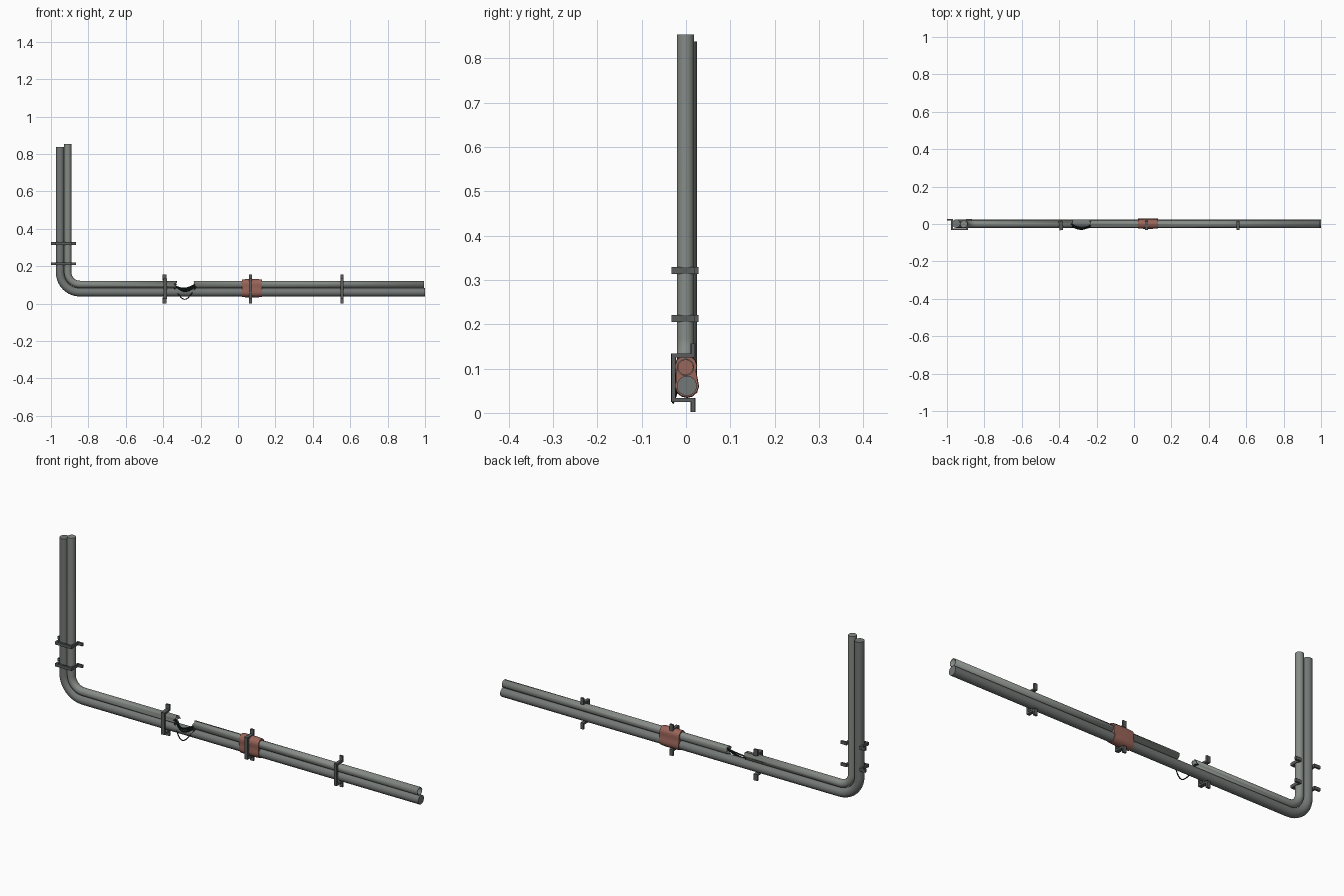
import bpy, bmesh, math, random
from mathutils import Vector, Matrix

if "Cube" in bpy.data.objects:
    bpy.data.objects.remove(bpy.data.objects["Cube"])

random.seed(4)


def material(name, rgb):
    m = bpy.data.materials.new(name)
    m.diffuse_color = (*rgb, 1)
    m.use_nodes = True
    m.node_tree.nodes["Principled BSDF"].inputs["Base Color"].default_value = m.diffuse_color
    return m


LIGHT = material("light grey pipe", (0.24, 0.26, 0.24))
DARK = material("dark grey pipe", (0.17, 0.185, 0.18))
STEEL = material("dark steel", (0.10, 0.11, 0.105))
RUST = material("rust red", (0.32, 0.13, 0.10))
WIRE = material("black green wire", (0.01, 0.022, 0.016))


def finish(bm, name, mat, smooth=True):
    bmesh.ops.recalc_face_normals(bm, faces=bm.faces)
    me = bpy.data.meshes.new(name)
    bm.to_mesh(me)
    bm.free()
    me.materials.append(mat)
    ob = bpy.data.objects.new(name, me)
    bpy.context.collection.objects.link(ob)
    if smooth:
        bpy.ops.object.select_all(action='DESELECT')
        ob.select_set(True)
        bpy.context.view_layer.objects.active = ob
        bpy.ops.object.shade_smooth_by_angle(angle=math.radians(40))
    return ob


def tube(name, path, r, mat, n=16, caps=(True, True), jag=(0, 0), wall=0):
    """Round tube along a path; jag tears the first or last ring."""
    path = [Vector(p) for p in path]
    bm = bmesh.new()
    rings = []
    last = len(path) - 1
    for i, p in enumerate(path):
        t = (path[min(i + 1, last)] - path[max(i - 1, 0)]).normalized()
        v = t.cross(Vector((0, 1, 0))).normalized()
        u = v.cross(t)
        j = jag[0] if i == 0 else jag[1] if i == last else 0
        rings.append([bm.verts.new(p + r * (math.cos(a) * u + math.sin(a) * v)
                                   + t * random.uniform(-j, j))
                      for a in (2 * math.pi * k / n for k in range(n))])
    for a, b in zip(rings, rings[1:]):
        for k in range(n):
            bm.faces.new((a[k], a[(k + 1) % n], b[(k + 1) % n], b[k]))
    for cap, ring in zip(caps, (rings[0], rings[-1])):
        if cap:
            bm.faces.new(ring)
    ob = finish(bm, name, mat)
    if wall:
        s = ob.modifiers.new("wall", 'SOLIDIFY')
        s.thickness = wall
        s.offset = -1
    return ob


def elbow(x, z, y, bend, top, end):
    """Path from the top of the riser, round the bend, to the floor run's end."""
    pts = [(x, y, top)]
    for k in range(11):
        a = math.pi + k * math.pi / 20
        pts.append((x + bend + bend * math.cos(a), y, z + bend + bend * math.sin(a)))
    return pts + [(end, y, z)]


# Pipes: the lower one is whole, the upper one is torn apart
tube("lower_pipe", elbow(-0.951, 0.061, 0.002, 0.105, 0.838, 1.0), 0.0225, DARK)
tube("upper_pipe_left", elbow(-0.91, 0.103, -0.001, 0.065, 0.853, -0.335), 0.0195, LIGHT,
     caps=(True, False), jag=(0, 0.009), wall=0.003)
tube("upper_pipe_right", [(-0.235, -0.001, 0.103), (0.995, -0.001, 0.103)], 0.0195, LIGHT,
     caps=(False, False), jag=(0.006, 0), wall=0.003)

# Torn wires sagging across the gap: start (y, z), end (y, z), sag, radius
wires = [((0.006, 0.100), (-0.008, 0.100), 0.026, 0.0035),
         ((0.000, 0.108), (-0.012, 0.096), 0.036, 0.0035),
         ((-0.008, 0.098), (-0.004, 0.106), 0.020, 0.0035),
         ((-0.006, 0.094), (-0.010, 0.092), 0.070, 0.0025)]
for i, (s, e, sag, r) in enumerate(wires):
    pts = []
    for k in range(15):
        f = k / 14
        drop = math.sin(math.pi * f) ** 1.3
        pts.append((-0.35 + 0.13 * f,
                    s[0] + (e[0] - s[0]) * f - drop * (0.020 if i != 3 else 0.021),
                    s[1] + (e[1] - s[1]) * f - drop * sag))
    tube(f"wire_{i + 1}", pts, r, WIRE, n=8)


# Repair sleeve hugging both pipes, with a slight waist between them
def lobe(z, y, r, a0, a1, n=9):
    return [(y + r * math.cos(a), z + r * math.sin(a))
            for a in (math.radians(a0 + (a1 - a0) * k / (n - 1)) for k in range(n))]


outline = lobe(0.105, 0.000, 0.0245, -25, 205) + lobe(0.062, 0.002, 0.0265, 155, 385)
bm = bmesh.new()
rings = []
for x, g in ((0.022, 1), (0.05, 1.04), (0.10, 1.04), (0.128, 1)):
    rings.append([bm.verts.new((x, y * g, 0.083 + (z - 0.083) * g)) for y, z in outline])
for a, b in zip(rings, rings[1:]):
    for k in range(len(a)):
        m = (k + 1) % len(a)
        bm.faces.new((a[k], a[m], b[m], b[k]))
bm.faces.new(rings[0])
bm.faces.new(rings[-1])
finish(bm, "repair_sleeve", RUST)


# Hat-shaped clamps: local profile runs across the pipes (a) and in depth (y)
def clamp(name, length, width, back, place):
    h, t, tab = length / 2, 0.009, 0.027
    f = -0.033
    half = [(f, h - tab + t / 2), (back - t, h - tab + t / 2), (back - t, h),
            (back, h), (back, h - tab - t / 2), (f + t, h - tab - t / 2)]
    # outer edge of one half, mirrored for the other
    outer = [half[0], half[1], half[2], half[3], half[4], half[5]]
    prof = outer + [(y, -a) for y, a in reversed(outer)]
    bm = bmesh.new()
    lo = [bm.verts.new((-width / 2, y, a)) for y, a in prof]
    face = bm.faces.new(lo)
    ext = bmesh.ops.extrude_face_region(bm, geom=[face])
    bmesh.ops.translate(bm, vec=(width, 0, 0),
                        verts=[v for v in ext["geom"] if isinstance(v, bmesh.types.BMVert)])
    bm.transform(place)
    finish(bm, name, STEEL, smooth=False)


for i, (x, w, tilt) in enumerate(((-0.392, 0.020, 6), (0.067, 0.018, 0), (0.555, 0.016, 0))):
    clamp(f"floor_clamp_{i + 1}", 0.154, w, 0.020,
          Matrix.Translation((x, 0, 0.079)) @ Matrix.Rotation(math.radians(tilt), 4, 'Z'))
for i, z in enumerate((0.213, 0.321)):
    clamp(f"riser_clamp_{i + 1}", 0.134, 0.015, 0.028,
          Matrix.Translation((-0.933, 0, z)) @ Matrix.Rotation(math.radians(90), 4, 'Y'))
